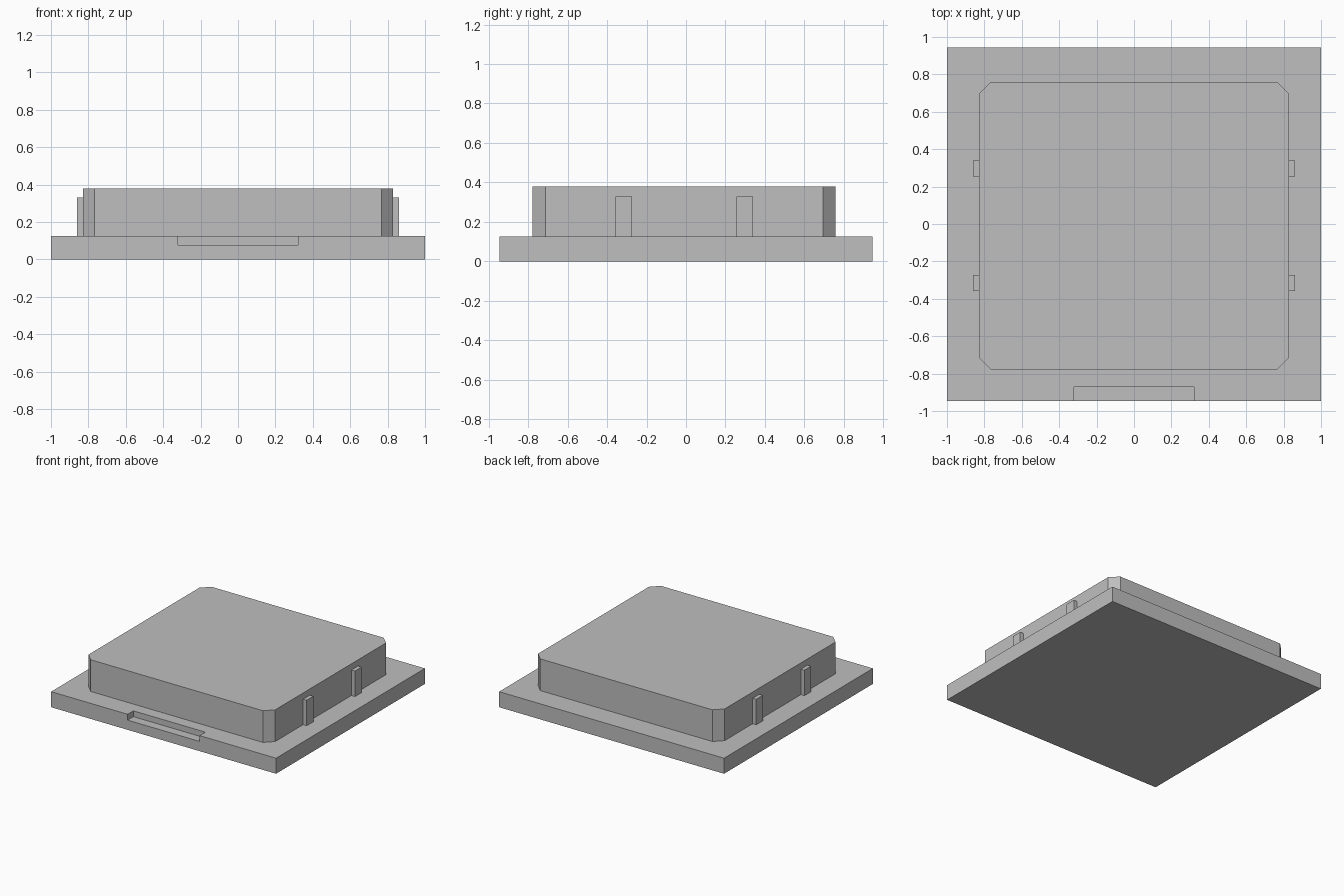
import bpy
import bmesh

cube = bpy.data.objects.get("Cube")
if cube:
    bpy.data.objects.remove(cube, do_unlink=True)

GREY = (0.52, 0.52, 0.52, 1)
grey = bpy.data.materials.new("plain grey")
grey.use_nodes = True
grey.diffuse_color = GREY
grey.node_tree.nodes["Principled BSDF"].inputs["Base Color"].default_value = GREY


def prism(name, outline, z0, z1):
    """Extrude a flat outline upwards from z0 to z1."""
    bm = bmesh.new()
    face = bm.faces.new([bm.verts.new((x, y, z0)) for x, y in outline])
    new = bmesh.ops.extrude_face_region(bm, geom=[face])["geom"]
    top = [v for v in new if isinstance(v, bmesh.types.BMVert)]
    bmesh.ops.translate(bm, verts=top, vec=(0, 0, z1 - z0))
    bmesh.ops.recalc_face_normals(bm, faces=bm.faces)
    mesh = bpy.data.meshes.new(name)
    bm.to_mesh(mesh)
    bm.free()
    mesh.materials.append(grey)
    obj = bpy.data.objects.new(name, mesh)
    bpy.context.collection.objects.link(obj)
    return obj


def rect(x0, x1, y0, y1):
    return [(x0, y0), (x1, y0), (x1, y1), (x0, y1)]


def chamfered(x0, x1, y0, y1, c):
    return [(x0 + c, y0), (x1 - c, y0), (x1, y0 + c), (x1, y1 - c),
            (x1 - c, y1), (x0 + c, y1), (x0, y1 - c), (x0, y0 + c)]


BASE_TOP = 0.125

# Base plate with a shallow notch in the front edge
base = prism("base_plate", rect(-1, 1, -0.945, 0.945), 0, BASE_TOP)
cutter = prism("notch_cutter", rect(-0.32, 0.32, -1.05, -0.872), 0.078, 0.2)
cutter.hide_render = True
cutter.hide_viewport = True
cutter.display_type = 'WIRE'
notch = base.modifiers.new("front_notch", 'BOOLEAN')
notch.operation = 'DIFFERENCE'
notch.solver = 'EXACT'
notch.object = cutter

# Raised block with chamfered corners
prism("raised_block", chamfered(-0.83, 0.83, -0.777, 0.758, 0.064), BASE_TOP, 0.38)

# Two side ribs on each flank
for side, s in (("left", 1), ("right", -1)):
    for place, y in (("front", -0.316), ("back", 0.297)):
        prism(f"{side}_{place}_rib",
              rect(s * 0.83, s * 0.862, y - 0.042, y + 0.042), BASE_TOP, 0.33)
